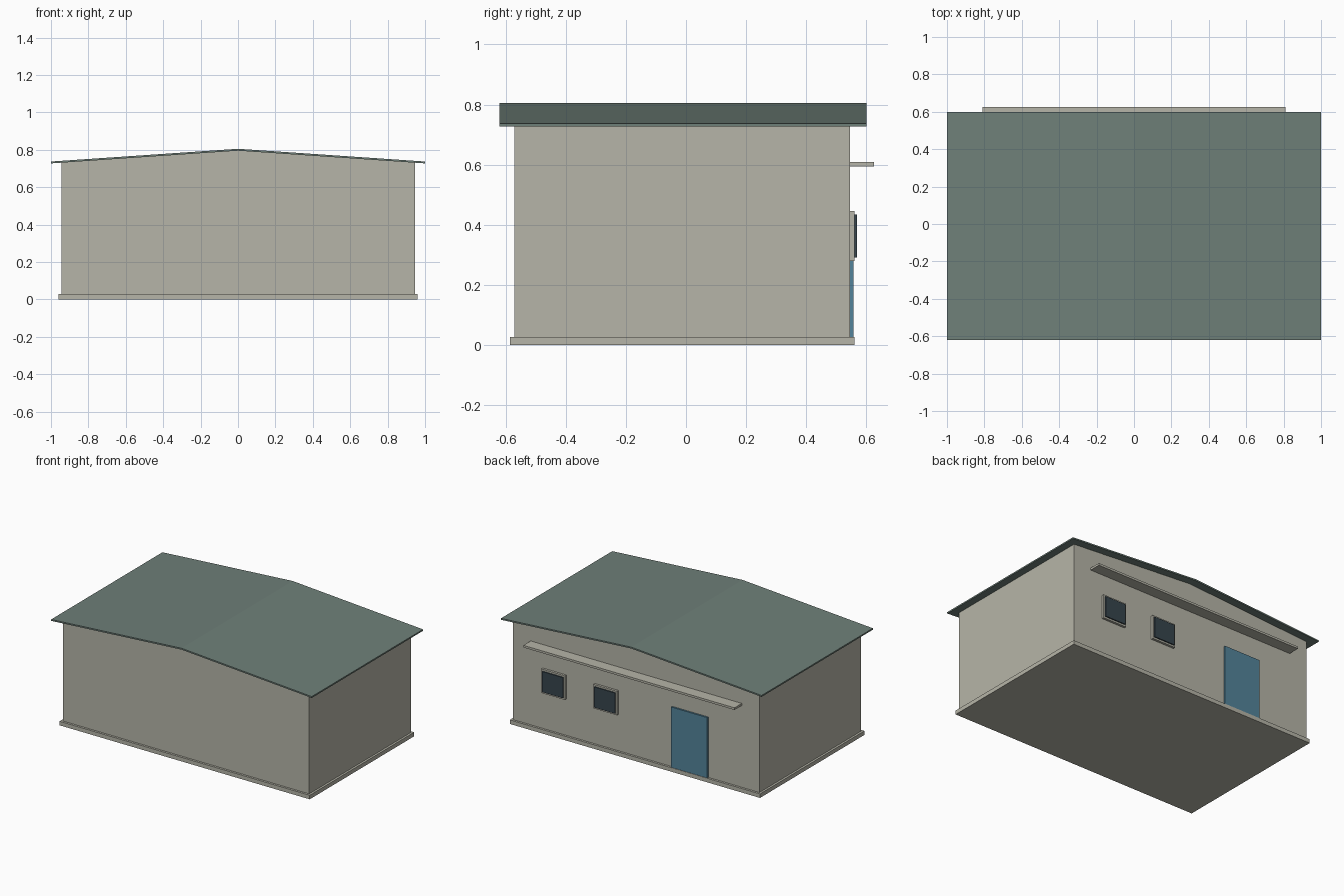
import bpy

if "Cube" in bpy.data.objects:
    bpy.data.objects.remove(bpy.data.objects["Cube"])


def srgb(r, g, b):
    def lin(c):
        c /= 255
        return c / 12.92 if c <= 0.04045 else ((c + 0.055) / 1.055) ** 2.4
    return (lin(r), lin(g), lin(b), 1)


def material(name, rgb):
    m = bpy.data.materials.new(name)
    m.diffuse_color = srgb(*rgb)
    m.use_nodes = True
    m.node_tree.nodes["Principled BSDF"].inputs["Base Color"].default_value = m.diffuse_color
    return m


plaster = material("warm grey plaster", (182, 181, 168))
roofing = material("green grey roofing", (111, 128, 121))
door_blue = material("door blue", (84, 132, 155))
dark_glass = material("dark glass", (55, 69, 77))


def extrude_y(name, profile, y0, y1, mat):
    """Closed prism from an x-z outline (anticlockwise from the front)."""
    n = len(profile)
    verts = [(x, y, z) for y in (y0, y1) for x, z in profile]
    faces = [tuple(range(n)), tuple(reversed(range(n, 2 * n)))]
    faces += [(i, i + n, (i + 1) % n + n, (i + 1) % n) for i in range(n)]
    mesh = bpy.data.meshes.new(name)
    mesh.from_pydata(verts, [], faces)
    mesh.materials.append(mat)
    ob = bpy.data.objects.new(name, mesh)
    bpy.context.collection.objects.link(ob)
    return ob


def box(name, x0, x1, y0, y1, z0, z1, mat):
    return extrude_y(name, [(x0, z0), (x1, z0), (x1, z1), (x0, z1)], y0, y1, mat)


BACK = 0.545
EAVE, RIDGE, THICK = 0.727, 0.795, 0.010
HALF = 0.945
wall_top = RIDGE - (RIDGE - EAVE) * HALF

# Plinth and gabled wall block
box("plinth", -0.96, 0.96, -0.585, 0.56, 0, 0.028, plaster)
extrude_y("walls", [(-HALF, 0.028), (HALF, 0.028), (HALF, wall_top),
                    (0, RIDGE), (-HALF, wall_top)], -0.57, BACK, plaster)

# Thin pitched roof slab
extrude_y("roof", [(-1, EAVE), (0, RIDGE), (1, EAVE), (1, EAVE + THICK),
                   (0, RIDGE + THICK), (-1, EAVE + THICK)], -0.62, 0.60, roofing)

# Long canopy on the back wall
box("canopy", -0.81, 0.81, BACK, 0.625, 0.595, 0.61, plaster)

# Two windows: frame slab with raised glass
for i, x in enumerate((0.627, 0.227), 1):
    box(f"window_frame_{i}", x - 0.09, x + 0.09, BACK, 0.561, 0.28, 0.447, plaster)
    box(f"window_glass_{i}", x - 0.08, x + 0.08, 0.561, 0.569, 0.292, 0.435, dark_glass)

# Door
box("door", -0.553, -0.275, BACK, 0.557, 0.028, 0.447, door_blue)
